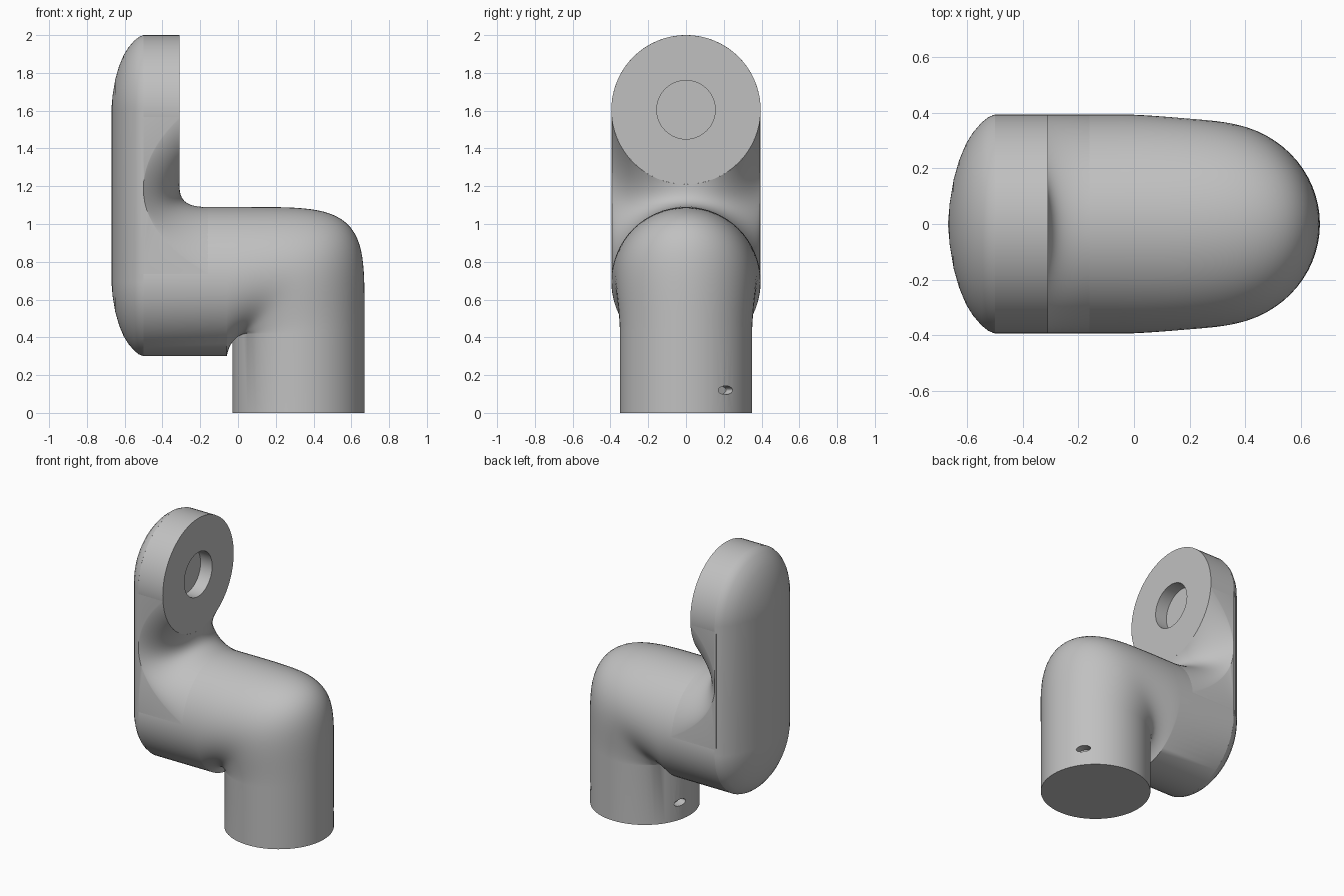
import bpy, bmesh
from math import sin, cos, pi, sqrt, radians
from mathutils import Vector, Matrix

cube = bpy.data.objects.get("Cube")
if cube:
    bpy.data.objects.remove(cube)

R = 0.395            # arm and disc radius
LOW, HIGH = 0.695, 1.605   # heights of the arm axis and the eye axis
SEG = 64

grey = bpy.data.materials.new("satin grey")
grey.use_nodes = True
grey.diffuse_color = (0.53, 0.53, 0.53, 1)
grey.node_tree.nodes["Principled BSDF"].inputs["Base Color"].default_value = (0.53, 0.53, 0.53, 1)


def finish(name, bm):
    bmesh.ops.recalc_face_normals(bm, faces=bm.faces[:])
    mesh = bpy.data.meshes.new(name)
    bm.to_mesh(mesh)
    bm.free()
    mesh.materials.append(grey)
    obj = bpy.data.objects.new(name, mesh)
    bpy.context.collection.objects.link(obj)
    return obj


def loft(name, rings):
    """Skin closed rings of equal length and cap both ends."""
    bm = bmesh.new()
    rows = [[bm.verts.new(p) for p in ring] for ring in rings]
    for a, b in zip(rows, rows[1:]):
        for i in range(len(a)):
            j = (i + 1) % len(a)
            bm.faces.new((a[i], a[j], b[j], b[i]))
    bm.faces.new(rows[0])
    bm.faces.new(rows[-1])
    return finish(name, bm)


def ellipse(inner, outer, width):
    """Section spanning two points of the xz plane, with a half width in y."""
    a, b = Vector((inner[0], 0, inner[1])), Vector((outer[0], 0, outer[1]))
    mid, half = (a + b) / 2, (b - a) / 2
    return [mid + half * cos(t) + Vector((0, width * sin(t), 0))
            for t in (2 * pi * i / SEG for i in range(SEG))]


def stadium(x, inset):
    r = R - inset
    pts = []
    for i in range(SEG + 1):
        t = pi * i / SEG
        pts.append((x, r * cos(t), HIGH + r * sin(t)))
    for i in range(SEG + 1):
        t = pi + pi * i / SEG
        pts.append((x, r * cos(t), LOW + r * sin(t)))
    return pts


def cut(target, matrix):
    """Subtract a unit cylinder placed by a matrix."""
    bm = bmesh.new()
    bmesh.ops.create_cone(bm, cap_ends=True, segments=48, radius1=1, radius2=1, depth=2, matrix=matrix)
    cutter = finish("cutter", bm)
    cutter.hide_render = True
    mod = target.modifiers.new("cut", 'BOOLEAN')
    mod.operation, mod.solver, mod.object = 'DIFFERENCE', 'EXACT', cutter
    bpy.context.view_layer.objects.active = target
    bpy.ops.object.modifier_apply(modifier=mod.name)
    bpy.data.objects.remove(cutter)


# Arm: horizontal tube, mitred elbow and round post in one skin
rings = [ellipse((-0.5, LOW - R), (-0.5, LOW + R), R)]
steps, n = 40, 5
for k in range(steps + 1):
    f = k / steps
    a = pi / 2 * (1 - f)
    c, s = max(cos(a), 0), max(sin(a), 0)
    r = (c ** n + s ** n) ** (-1 / n)
    inner = (-0.06 + 0.03 * f, 0.3 + 0.12 * f)
    blend = f * f * (3 - 2 * f)
    rings.append(ellipse(inner, (-0.06 + 0.73 * r * c, 0.42 + 0.67 * r * s), R - 0.045 * blend))
rings.append(ellipse((-0.03, 0), (0.67, 0), 0.35))
arm = loft("arm_and_post", rings)

# Two small slots low on the post
for angle in (37, 165):
    place = (Matrix.Translation((0.32, 0, 0.12)) @ Matrix.Rotation(radians(angle), 4, 'Z')
             @ Matrix.Translation((0.35, 0, 0)) @ Matrix.Rotation(pi / 2, 4, 'Y')
             @ Matrix.Diagonal((0.023, 0.047, 0.06, 1)))
    cut(arm, place)

# Back plate with a domed rim
profile = [(-0.5, 0), (-0.525, 0.01), (-0.55, 0.03), (-0.58, 0.065), (-0.605, 0.105),
           (-0.63, 0.165), (-0.65, 0.235), (-0.664, 0.32), (-0.67, 0.39)]
plate = loft("back_plate", [stadium(x, d) for x, d in profile])

# Eye disc with its round recess
disc = loft("eye_disc", [[(x, R * cos(2 * pi * i / SEG), HIGH + R * sin(2 * pi * i / SEG))
                          for i in range(SEG)] for x in (-0.5, -0.31)])
cut(disc, Matrix.Translation((-0.31, 0, HIGH)) @ Matrix.Rotation(pi / 2, 4, 'Y')
    @ Matrix.Diagonal((0.155, 0.155, 0.09, 1)))

# Saddle blending the disc into the arm
rings = []
for k in range(41):
    y = (R - 0.002) * sin(pi * (k / 40 - 0.5))
    t = (y / R) ** 2
    rise = sqrt(R * R - y * y)
    top, low = HIGH - rise, LOW + rise
    gap = top - low
    p = [Vector((-0.31, y, top)), Vector((-0.31 - 0.27 * t, y, top - gap * (0.7 - 0.4 * t))),
         Vector((-0.28 - 0.32 * t, y, low + gap * 0.3 * t)), Vector((-0.16, y, low))]
    ring = []
    for i in range(25):
        u = i / 24
        v = 1 - u
        q = p[0] * v ** 3 + p[1] * 3 * u * v * v + p[2] * 3 * u * u * v + p[3] * u ** 3
        q.x = max(q.x, -0.5)
        ring.append(q)
    rings.append(ring + [Vector((-0.51, y, low)), Vector((-0.51, y, top))])
saddle = loft("saddle_blend", rings)

for obj in (arm, plate, disc, saddle):
    bpy.ops.object.select_all(action='DESELECT')
    obj.select_set(True)
    bpy.context.view_layer.objects.active = obj
    bpy.ops.object.shade_smooth_by_angle(angle=radians(35))
